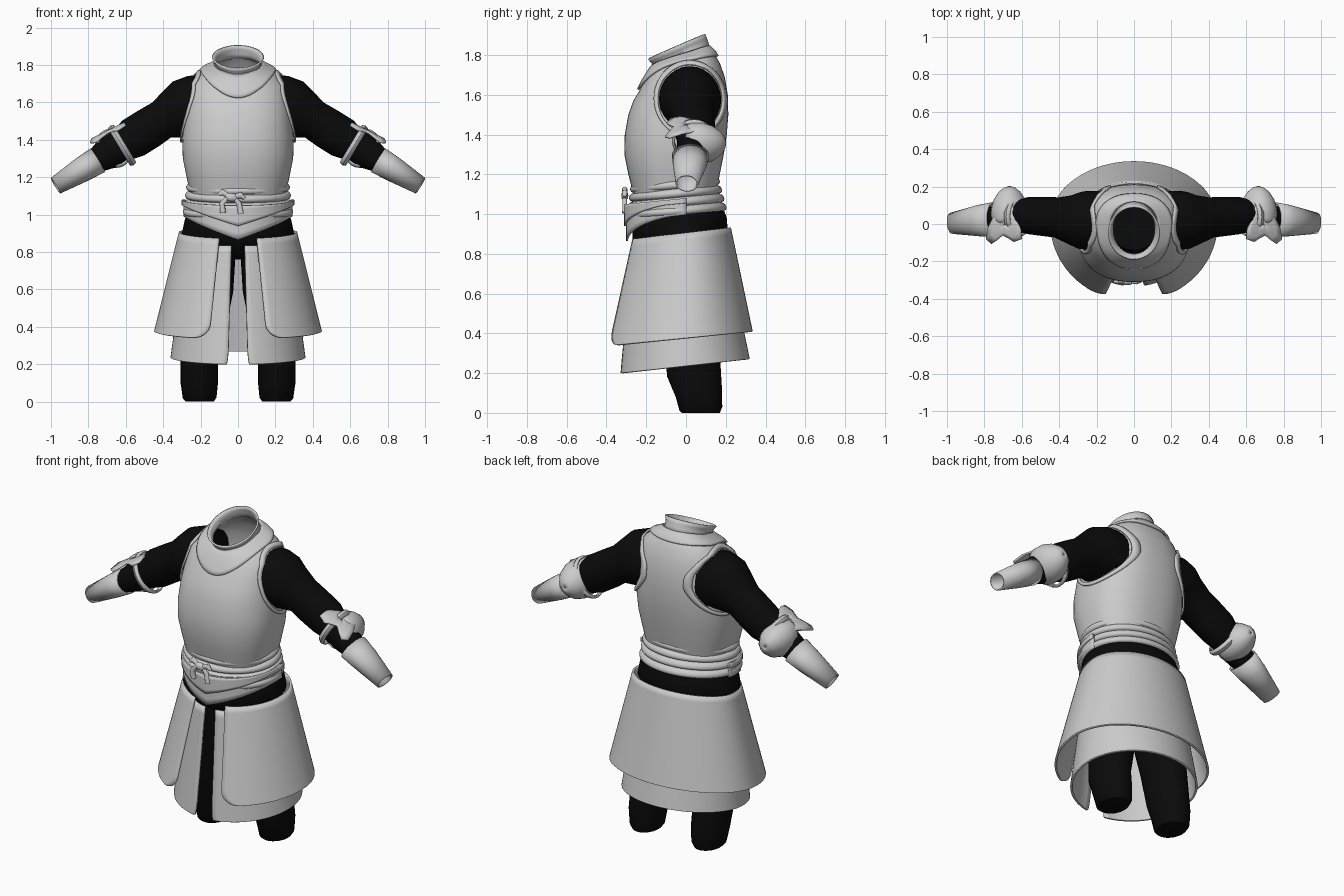
import bpy, bmesh
from math import sin, cos, pi, asin, sqrt, copysign
from mathutils import Vector

if "Cube" in bpy.data.objects:
    bpy.data.objects.remove(bpy.data.objects["Cube"], do_unlink=True)


def material(name, value):
    m = bpy.data.materials.new(name)
    m.use_nodes = True
    colour = (value, value, value, 1)
    m.diffuse_color = colour
    bsdf = m.node_tree.nodes["Principled BSDF"]
    bsdf.inputs["Base Color"].default_value = colour
    bsdf.inputs["Roughness"].default_value = 0.6
    return m


GREY = material("light grey", 0.6)
BLACK = material("black cloth", 0.003)


def loft(name, rings, mat, closed=True, caps=False, thick=0, wrap=None, project=False):
    """Skin a list of equal-length point rings."""
    bm = bmesh.new()
    rows = [[bm.verts.new(p) for p in r] for r in rings]
    n = len(rows[0])
    for a, b in zip(rows, rows[1:]):
        for i in range(n if closed else n - 1):
            j = (i + 1) % n
            bm.faces.new((a[i], a[j], b[j], b[i]))
    if caps:
        bm.faces.new(rows[0])
        bm.faces.new(rows[-1])
    bmesh.ops.recalc_face_normals(bm, faces=bm.faces)
    me = bpy.data.meshes.new(name)
    bm.to_mesh(me)
    bm.free()
    me.materials.append(mat)
    ob = bpy.data.objects.new(name, me)
    bpy.context.collection.objects.link(ob)
    bpy.ops.object.select_all(action='DESELECT')
    bpy.context.view_layer.objects.active = ob
    ob.select_set(True)
    bpy.ops.object.shade_smooth_by_angle(angle=0.7)
    if wrap:
        w = ob.modifiers.new("fit", 'SHRINKWRAP')
        w.target = wrap
        w.offset = 0.008
        w.wrap_mode = 'ABOVE_SURFACE'
        if project:
            w.wrap_method = 'PROJECT'
            w.use_project_x = True
            w.use_negative_direction = True
    if thick:
        s = ob.modifiers.new("thickness", 'SOLIDIFY')
        s.thickness = thick
        s.offset = 0
    return ob


def oval(hw, yf, yb, zf, zb, e=2.0, n=64):
    """Level or tilted oval; f and b are its front and back."""
    pts = []
    for i in range(n):
        t = 2 * pi * i / n
        x = hw * copysign(abs(sin(t)) ** (2 / e), sin(t))
        k = (1 - copysign(abs(cos(t)) ** (2 / e), cos(t))) / 2
        pts.append((x, yf + (yb - yf) * k, zf + (zb - zf) * k))
    return pts


def tube(name, path, mat, side=1, caps=True, thick=0, n=28):
    """Path of (x, y, z, radius along y, radius across)."""
    c = [Vector(p[:3]) for p in path]
    rings = []
    for i, p in enumerate(path):
        t = (c[min(i + 1, len(c) - 1)] - c[max(i - 1, 0)]).normalized()
        up = t.cross(Vector((0, 1, 0))).normalized()
        fwd = up.cross(t)
        ring = []
        for k in range(n):
            a = 2 * pi * k / n
            v = c[i] + fwd * p[3] * cos(a) + up * p[4] * sin(a)
            ring.append((v.x * side, v.y, v.z))
        rings.append(ring)
    return loft(name, rings, mat, caps=caps, thick=thick)


# Breastplate and backplate: front z, back z, half width, front y, back y
torso = [(1.10, 1.12, .255, -.265, .155), (1.2, 1.2, .275, -.29, .17),
         (1.3, 1.3, .295, -.31, .19), (1.4, 1.4, .298, -.308, .205),
         (1.5, 1.5, .29, -.29, .213), (1.57, 1.6, .28, -.265, .21),
         (1.62, 1.69, .268, -.235, .195), (1.67, 1.76, .25, -.21, .17),
         (1.72, 1.81, .19, -.18, .14), (1.75, 1.84, .12, -.155, .11)]
cuirass = loft("cuirass", [oval(w, yf, yb, zf, zb, 2.35) for zf, zb, w, yf, yb in torso], GREY)
tube("undershirt", [(0, -.04, 1.2, .18, .2), (0, -.03, 1.55, .16, .18),
                    (0, -.02, 1.66, .12, .13)], BLACK)

# Collar plate with a pointed front, and the flared neck ring
mantle = []
for r in range(7):
    k = r / 6
    ring = []
    for i in range(64):
        t = 2 * pi * i / 64
        f, b = max(0, cos(t)), max(0, -cos(t))
        outer = Vector((.205 * sin(t), -.25 * f + .155 * b, 1.775 - .145 * f ** 1.8 + .015 * b))
        inner = Vector((.125 * sin(t), -.165 * f + .115 * b, 1.805 - .06 * f + .035 * b))
        ring.append(inner.lerp(outer, k))
    mantle.append(ring)
loft("collar_plate", mantle, GREY, thick=.012, wrap=cuirass)
loft("neck_ring", [oval(.128, -.168, .118, 1.735, 1.835), oval(.116, -.165, .108, 1.755, 1.86),
                   oval(.122, -.175, .1, 1.768, 1.885), oval(.135, -.188, .092, 1.782, 1.905)],
     GREY, thick=.01)

# Rolled sash around the waist
sash = []
for i in range(33):
    k = i / 32
    b = .02 * sqrt(abs(sin(4 * pi * k))) - .004
    z = 1.175 - .175 * k
    sash.append(oval(.258 + .024 * k + b, -.262 - .022 * k - b, .148 + .045 * k + b,
                     z - .025, z + .015))
loft("sash", sash, GREY)

# Pointed front plates hanging from the sash
for name, drop, low, grow in (("waist_plate_lower", .1, .995, 0), ("waist_plate_upper", .085, 1.055, .009)):
    rows = []
    for r in range(6):
        row = []
        for i in range(41):
            t = (i / 20 - 1) * 1.65
            x, y = (.287 + grow) * sin(t), -.02 - (.277 + grow) * cos(t)
            bottom = low + .1 * y - drop * max(0, 1 - abs(x) / .28)
            row.append((x, y, bottom + (1.08 + .1 * y - bottom) * (1 - r / 5)))
        rows.append(row)
    loft(name, rows, GREY, closed=False, thick=.01)

# Knot with two loops and two tails
knot = {"sash_knot": [(-.065, 1.105, .01), (-.05, 1.095, .022), (-.02, 1.09, .022), (-.005, 1.085, .01)],
        "knot_tail_right": [(-.055, 1.09, .012), (-.085, 1.06, .014), (-.08, 1.01, .016)],
        "knot_tail_left": [(-.02, 1.09, .012), (.005, 1.06, .014), (.015, 1.005, .016)],
        "knot_loop_right": [(-.05, 1.1, .012), (-.085, 1.12, .018), (-.105, 1.105, .008)],
        "knot_loop_left": [(-.02, 1.095, .012), (.015, 1.105, .018), (.035, 1.085, .008)]}
for name, pts in knot.items():
    tube(name, [(x, -.308, z, r * .8, r) for x, z, r in pts], GREY, n=12)

# Black hips showing between sash and skirt
loft("hips", [oval(.265, -.255, .18, 1.03, 1.05), oval(.285, -.265, .205, .96, .98),
              oval(.3, -.27, .21, .88, .92), oval(.26, -.24, .17, .82, .84),
              oval(.15, -.14, .1, .76, .78)], BLACK, caps=True)


def skirt(name, top, bottom, gap, gap_grow, corner):
    """Open-fronted skirt; top and bottom are (half width, front, back, z, tilt)."""
    rows = []
    for r in range(25):
        s = sin(r / 24 * pi / 2)
        hw, f, b, z, tilt = (p + (q - p) * s for p, q in zip(top, bottom))
        c = max(0, (s - .85) / .15)
        t0 = asin((gap + gap_grow * s + corner * (1 - sqrt(max(0, 1 - c * c)))) / hw)
        row = []
        for i in range(73):
            t = t0 + (2 * pi - 2 * t0) * i / 72
            y = .01 - (f if cos(t) > 0 else b) * cos(t)
            row.append((hw * sin(t), y, z + tilt * y))
        rows.append(row)
    loft(name, rows, GREY, closed=False, thick=.012)


skirt("outer_skirt", (.31, .29, .21, .905, .12), (.443, .42, .32, .375, .1), .1, .055, .09)
skirt("inner_skirt", (.27, .275, .18, .86, .1), (.355, .338, .305, .235, .11), .035, .018, .01)


def dome_ring(y, ra, rp, side):
    """Ring facing the back, lined up with the bent arm."""
    pts = []
    for k in range(28):
        a = 2 * pi * k / 28
        u, v = ra * cos(a), rp * sin(a)
        pts.append((side * (.665 + .85 * u + .53 * v), y, 1.355 - .53 * u + .85 * v))
    return pts


wing_outline = [(.60, -.08), (.64, -.095), (.67, -.075), (.70, -.06), (.73, -.085), (.76, -.105),
                (.79, -.08), (.78, -.02), (.745, .05), (.725, .11), (.685, .14), (.65, .1),
                (.63, .04), (.605, -.03)]

for side, tag in ((1, "left_"), (-1, "right_")):
    # Sleeve from shoulder to wrist guard
    tube(tag + "sleeve", [(.18, .02, 1.575, .155, .17), (.25, .02, 1.575, .157, .168),
                          (.285, .02, 1.565, .153, .16), (.34, .025, 1.537, .13, .137),
                          (.41, .035, 1.505, .108, .106), (.48, .04, 1.46, .105, .11),
                          (.56, .045, 1.41, .1, .11), (.62, .04, 1.37, .085, .09),
                          (.70, .03, 1.325, .075, .085), (.78, .022, 1.275, .068, .06)],
         BLACK, side)
    # Trim around the armhole
    trim = [[(side * .4, .02 + (.158 + d) * cos(2 * pi * i / 56), 1.575 + (.172 + d) * sin(2 * pi * i / 56))
             for i in range(56)] for d in (0, .009, .018)]
    loft(tag + "armhole_trim", trim, GREY, thick=.01, wrap=cuirass, project=True)
    # Forearm guard
    tube(tag + "forearm_guard", [(.75, .023, 1.291, .09, .07), (.83, .018, 1.243, .08, .064),
                                 (.975, .004, 1.155, .053, .045)],
         GREY, side, caps=False, thick=.008)
    # Elbow cup, strap and winged plate
    cup = [(0, .07, .095), (.03, .09, .105), (.08, .092, .104), (.13, .078, .088),
           (.17, .052, .06), (.192, .025, .03), (.198, .004, .004)]
    loft(tag + "elbow_cup", [dome_ring(y, a, p, side) for y, a, p in cup], GREY, thick=.008)
    tube(tag + "elbow_strap", [(.605, .04, 1.379, .1, .112), (.62, .04, 1.37, .107, .119),
                               (.635, .04, 1.361, .1, .112)], GREY, side, caps=False, thick=.008)
    wing = []
    for k in (1, .7, .4, .05):
        ring = []
        for px, py in wing_outline:
            x, y = .69 + (px - .69) * k, py * k
            ring.append((side * x, y, 1.495 - .5 * (x - .6) - 2.5 * y * y))
        wing.append(ring)
    loft(tag + "elbow_wing", wing, GREY, caps=False, thick=.01)
    # Leg
    tube(tag + "leg", [(.13, -.01, .84, .16, .12), (.15, .01, .6, .15, .125),
                       (.185, .03, .38, .14, .115), (.207, .04, .2, .136, .1),
                       (.207, .065, .1, .118, .1), (.205, .075, .02, .108, .09),
                       (.205, .075, 0, .095, .075)], BLACK, side)
